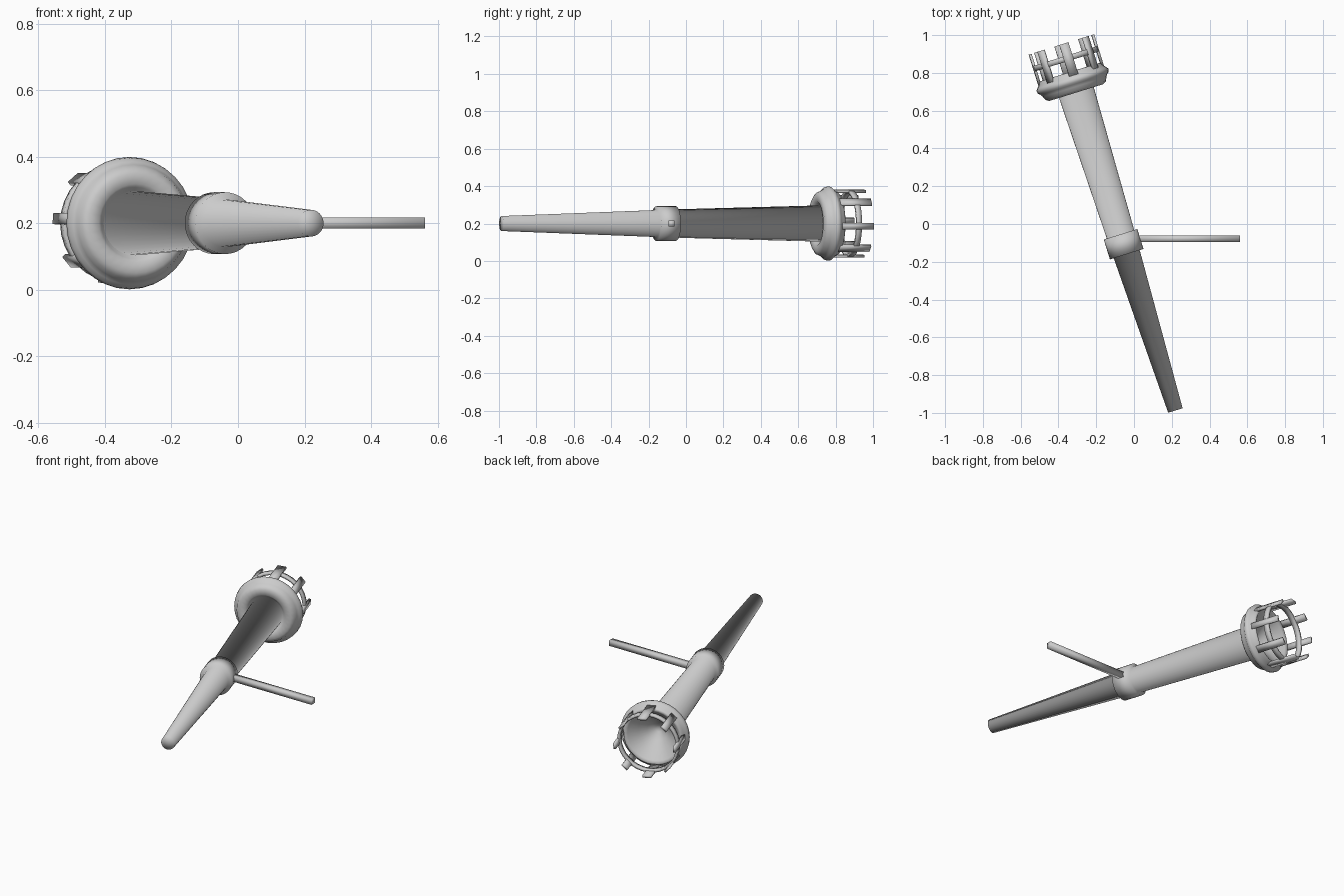
import bpy, bmesh, math
from mathutils import Matrix, Vector

if "Cube" in bpy.data.objects:
    bpy.data.objects.remove(bpy.data.objects["Cube"])

# Torch frame: local z runs along the tilted torch, origin at the collar
A = math.radians(17.3)
AXIS = Vector((-math.sin(A), math.cos(A), 0))
SIDE = Vector((math.cos(A), math.sin(A), 0))
DOWN = AXIS.cross(SIDE)
FRAME = Matrix((SIDE, DOWN, AXIS)).transposed().to_4x4()
FRAME.translation = Vector((-0.055, -0.107, 0.2))


def finish(bm, name, matrix):
    """Make a fully smooth-shaded object."""
    bmesh.ops.recalc_face_normals(bm, faces=bm.faces)
    for f in bm.faces:
        f.smooth = True
    mesh = bpy.data.meshes.new(name)
    bm.to_mesh(mesh)
    bm.free()
    ob = bpy.data.objects.new(name, mesh)
    bpy.context.collection.objects.link(ob)
    ob.matrix_world = matrix
    return ob


def lathe(name, profile, closed=False, n=32):
    """Revolve (distance along torch, radius) points."""
    bm = bmesh.new()
    vs = [bm.verts.new((r, 0, s)) for s, r in profile]
    pairs = list(zip(vs, vs[1:])) + ([(vs[-1], vs[0])] if closed else [])
    edges = [bm.edges.new(p) for p in pairs]
    bmesh.ops.spin(bm, geom=vs + edges, cent=(0, 0, 0), axis=(0, 0, 1),
                   angle=2 * math.pi, steps=n)
    bmesh.ops.remove_doubles(bm, verts=bm.verts, dist=1e-5)
    return finish(bm, name, FRAME)


def box(name, size, matrix):
    bm = bmesh.new()
    bmesh.ops.create_cube(bm, size=1)
    bmesh.ops.scale(bm, vec=size, verts=bm.verts)
    return finish(bm, name, matrix)


# Tapered grip, collar and shaft in one continuous smooth skin
lathe("grip_collar_and_shaft", [
    (-0.922, 0), (-0.922, 0.04), (-0.055, 0.072), (-0.055, 0.093),
    (0.055, 0.093), (0.055, 0.076), (0.865, 0.097), (0.82, 0)])

# Flared head with a hollow bowl
lathe("head", [(0.872, 0.088), (0.852, 0.108), (0.843, 0.118), (0.841, 0.15),
               (0.852, 0.168), (0.872, 0.176), (0.886, 0.185), (0.895, 0.196),
               (0.912, 0.199), (0.922, 0.192), (0.938, 0.177), (0.95, 0.172),
               (0.955, 0.163), (0.945, 0.15), (0.905, 0.10), (0.87, 0.06),
               (0.84, 0.02), (0.835, 0)])

# Cage: hoop and eight upright slats, wider above and below
lathe("cage_hoop", [(1.013, 0.163), (1.013, 0.178), (1.043, 0.178),
                    (1.043, 0.163)], closed=True)
for i in range(8):
    turn = Matrix.Rotation(i * math.pi / 4 + math.radians(4.5), 4, 'Z')
    width = (0.034, 0.042, 0.05, 0.042)[i % 4]
    box(f"cage_slat_{i + 1}", (0.014, width, 0.18),
        FRAME @ turn @ Matrix.Translation((0.174, 0, 1.018)))

# Square wall mounting bar
box("mounting_bar", (0.58, 0.033, 0.033), Matrix.Translation((0.272, -0.078, 0.2)))
